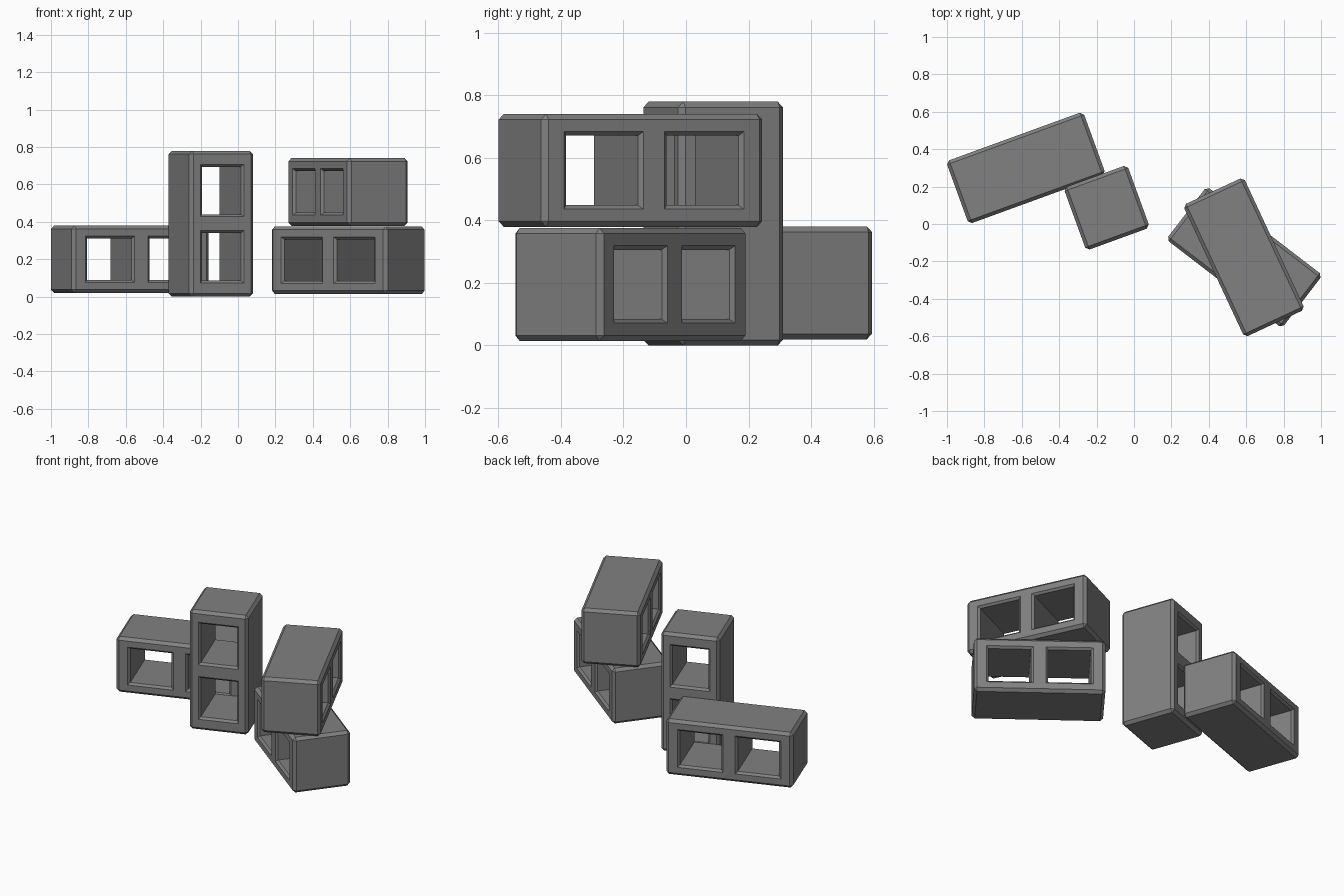
import bpy, bmesh
from math import radians
from mathutils import Vector

default = bpy.data.objects.get("Cube")
if default:
    bpy.data.objects.remove(default, do_unlink=True)

# Block proportions
LENGTH, DEPTH, HEIGHT = 0.78, 0.357, 0.362
CHAMFER, RIM = 0.018, 0.013
HOLE_L, HOLE_H, WEB = 0.28, 0.248, 0.075

concrete = bpy.data.materials.new("concrete grey")
concrete.use_nodes = True
grey = (0.22, 0.22, 0.22, 1)
concrete.diffuse_color = grey
bsdf = concrete.node_tree.nodes["Principled BSDF"]
bsdf.inputs["Base Color"].default_value = grey
bsdf.inputs["Roughness"].default_value = 0.9


def block_mesh():
    bm = bmesh.new()
    # Chamfered outer body
    bmesh.ops.create_cube(bm, size=1)
    bmesh.ops.scale(bm, vec=(LENGTH, DEPTH, HEIGHT), verts=bm.verts)
    bmesh.ops.bevel(bm, geom=bm.edges[:], offset=CHAMFER, segments=1,
                    affect='EDGES', profile=0.5)

    # Cut lines outlining the two openings
    def cut(axis, pos):
        bmesh.ops.bisect_plane(bm, geom=bm.verts[:] + bm.edges[:] + bm.faces[:],
                               plane_co=axis * pos, plane_no=axis)

    for side in (-1, 1):
        cut(Vector((0, 0, 1)), side * HOLE_H / 2)
        for edge in (WEB / 2, WEB / 2 + HOLE_L):
            cut(Vector((1, 0, 0)), side * edge)

    # Sloped rims, then straight tunnels through the block
    for side in (-1, 1):
        centre = side * (WEB + HOLE_L) / 2
        pair = []
        for f in bm.faces:
            c = f.calc_center_median()
            if abs(f.normal.y) > 0.9 and abs(c.x - centre) < 0.01 and abs(c.z) < 0.01:
                pair.append(f)
        bmesh.ops.inset_individual(bm, faces=pair, thickness=RIM, depth=-RIM,
                                   use_even_offset=True)
        loops = [e for f in pair for e in f.edges]
        bmesh.ops.delete(bm, geom=pair, context='FACES_ONLY')
        bmesh.ops.bridge_loops(bm, edges=loops)

    bmesh.ops.recalc_face_normals(bm, faces=bm.faces[:])
    mesh = bpy.data.meshes.new("hollow_block")
    bm.to_mesh(mesh)
    bm.free()
    mesh.materials.append(concrete)
    return mesh


def place(name, mesh, location, turn, tip=0):
    ob = bpy.data.objects.new(name, mesh)
    ob.location = location
    ob.rotation_euler = (0, radians(tip), radians(turn))
    bpy.context.collection.objects.link(ob)


# Four blocks: one lying, one upright, two stacked crosswise
block = block_mesh()
place("lying_block", block, (-0.578, 0.30, 0.20), 20)
place("upright_block", block, (-0.146, 0.087, LENGTH / 2), 20, 90)
place("stack_lower_block", block, (0.59, -0.178, 0.195), -37.5)
place("stack_upper_block", block, (0.588, -0.178, 0.56), -65)
